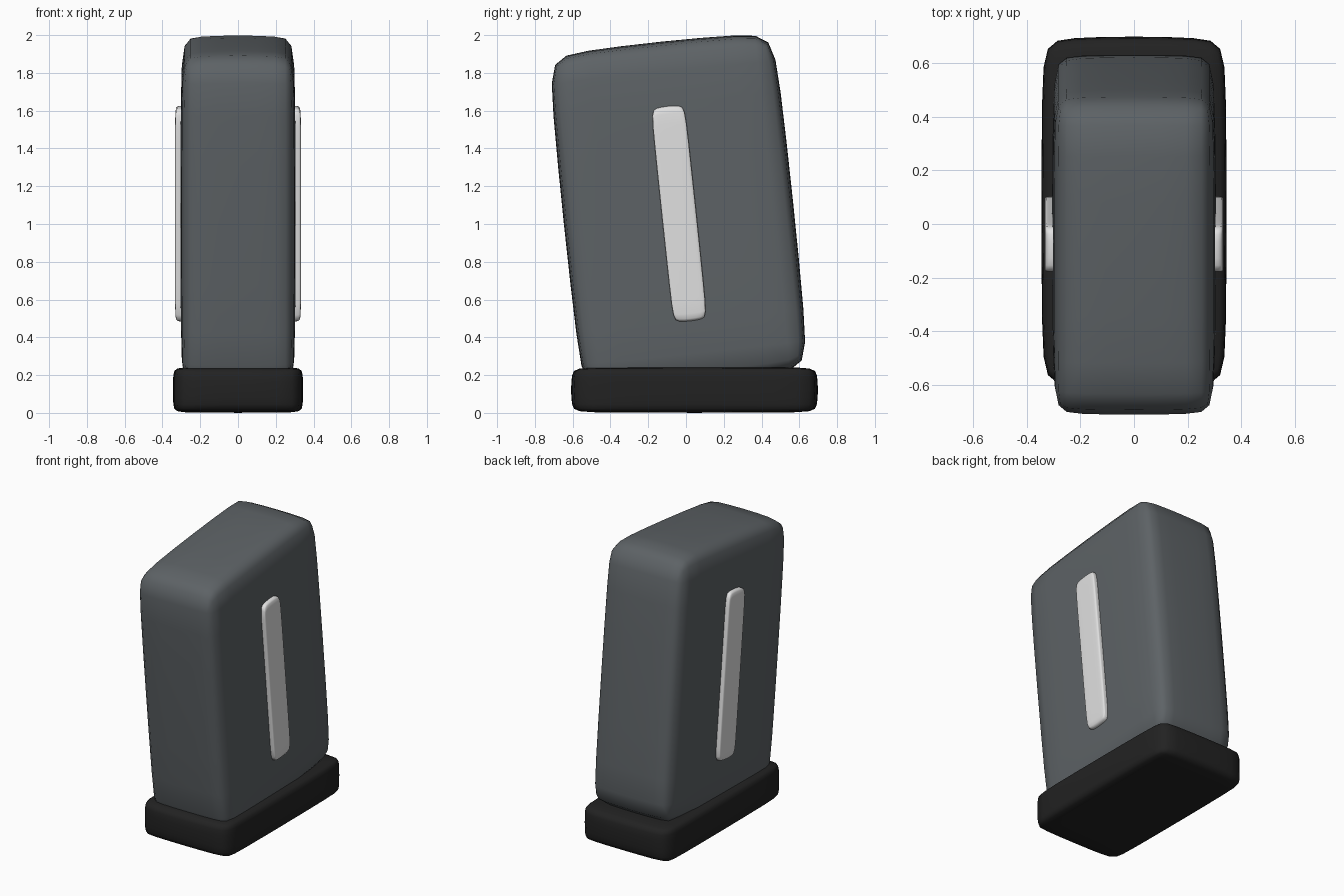
import bpy
import math

cube = bpy.data.objects.get("Cube")
if cube:
    bpy.data.objects.remove(cube, do_unlink=True)

TILT = math.radians(6)


def material(name, rgb):
    m = bpy.data.materials.new(name)
    m.use_nodes = True
    m.diffuse_color = (*rgb, 1)
    m.node_tree.nodes["Principled BSDF"].inputs["Base Color"].default_value = (*rgb, 1)
    return m


def soft_box(name, center, half, mat, tilt=0.0, bevel=0.07):
    """Chamfered cube, subdivided to a soft block."""
    bpy.ops.mesh.primitive_cube_add(size=2, location=center, rotation=(tilt, 0, 0))
    ob = bpy.context.object
    ob.name = name
    ob.data.materials.append(mat)
    b = ob.modifiers.new("Chamfer", 'BEVEL')
    b.width = bevel
    b.segments = 1
    bpy.ops.object.modifier_apply(modifier=b.name)
    # Stretch after chamfering so the rounding follows the proportions
    for v in ob.data.vertices:
        v.co = [c * h for c, h in zip(v.co, half)]
    s = ob.modifiers.new("Soften", 'SUBSURF')
    s.levels = s.render_levels = 2
    for p in ob.data.polygons:
        p.use_smooth = True
    return ob


grey = material("slate grey", (0.11, 0.123, 0.132))
black = material("black", (0.016, 0.016, 0.016))
white = material("light grey", (0.75, 0.75, 0.75))

# Leaning body and its foot
soft_box("body", (0, -0.04, 1.06), (0.307, 0.613, 0.915), grey, TILT)
soft_box("base", (0, 0.045, 0.122), (0.347, 0.657, 0.122), black)

# Raised strip on each side
for side, x in (("left", 0.303), ("right", -0.303)):
    soft_box(side + "_strip", (x, -0.037, 1.055), (0.031, 0.092, 0.575), white, TILT)
